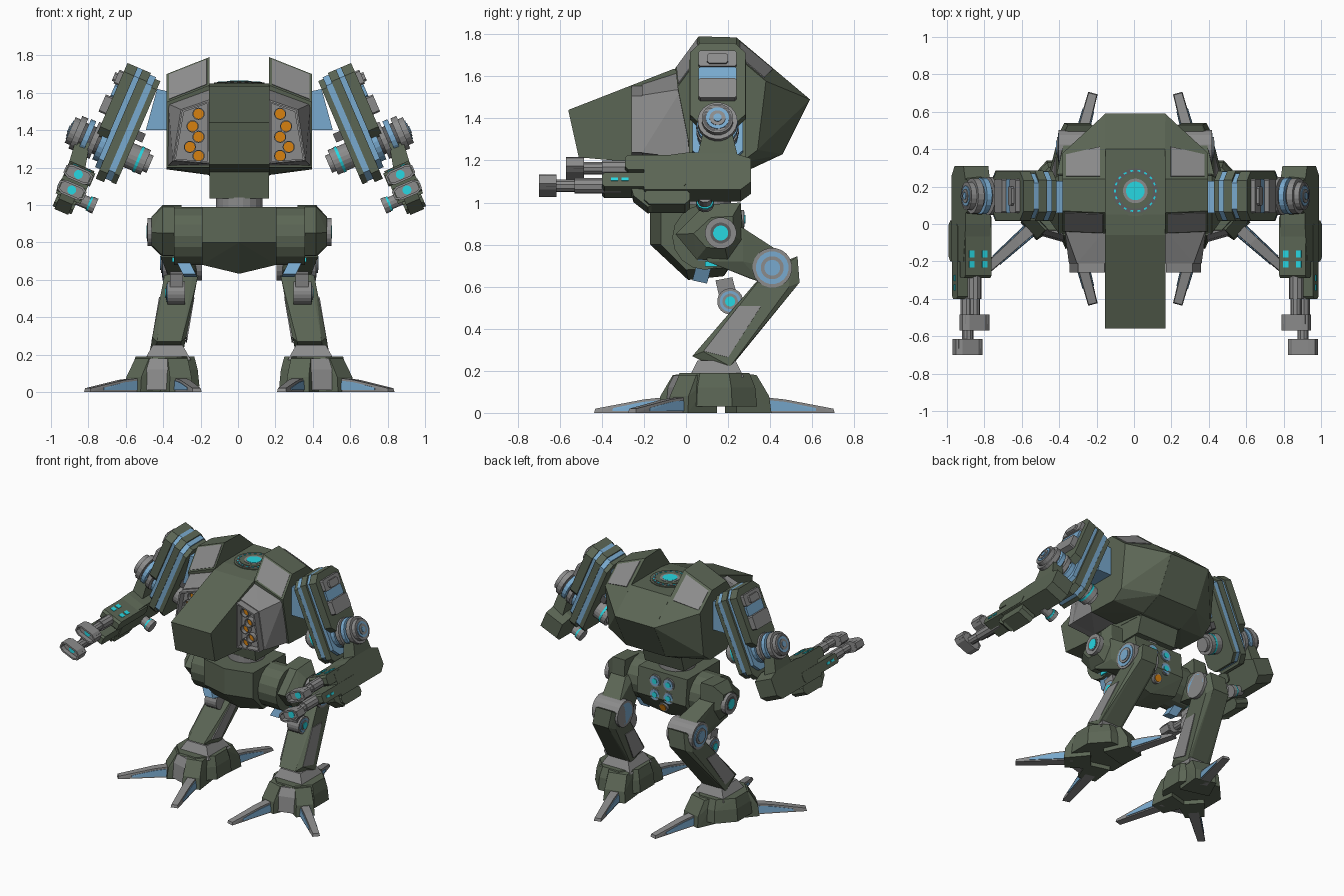
import bpy, bmesh, math
from mathutils import Vector as V

if "Cube" in bpy.data.objects:
    bpy.data.objects.remove(bpy.data.objects["Cube"])

def mat(name, r, g, b):
    m = bpy.data.materials.new(name)
    m.diffuse_color = (r, g, b, 1)
    m.use_nodes = True
    m.node_tree.nodes["Principled BSDF"].inputs["Base Color"].default_value = m.diffuse_color
    return m

OLIVE = mat("olive armour", .105, .132, .09)
GREY = mat("grey metal", .26, .26, .26)
DARK = mat("dark grey metal", .11, .11, .112)
BLUE = mat("light blue", .19, .40, .62)
CYAN = mat("cyan glow", .02, .68, .76)
ORANGE = mat("orange warhead", .68, .22, .005)
CX = .007

def obj(bm, name, tag, m):
    bmesh.ops.recalc_face_normals(bm, faces=bm.faces)
    me = bpy.data.meshes.new(name)
    bm.to_mesh(me)
    bm.free()
    me.materials.append(m)
    o = bpy.data.objects.new((name + " " + tag).strip(), me)
    bpy.context.collection.objects.link(o)
    return o

def hull(name, pts, m, both=True):
    """Convex faceted part, optionally built on both sides."""
    for s, tag in ((1, "right"), (-1, "left")) if both else ((1, ""),):
        bm = bmesh.new()
        for p in pts:
            bm.verts.new((CX + s * p[0], p[1], p[2]))
        r = bmesh.ops.convex_hull(bm, input=bm.verts)
        dead = list({e for e in r["geom_interior"] + r["geom_unused"]
                     if isinstance(e, bmesh.types.BMVert)})
        if dead:
            bmesh.ops.delete(bm, geom=dead, context="VERTS")
        bmesh.ops.dissolve_limit(bm, angle_limit=.02, verts=bm.verts, edges=bm.edges)
        obj(bm, name, tag, m)

def tube(name, loop, depth, m, wall):
    """Open tube running back along y from a closed loop, on both sides."""
    for s, tag in ((1, "right"), (-1, "left")):
        bm = bmesh.new()
        a, b = [[bm.verts.new((CX + s * p[0], p[1] + d, p[2])) for p in loop] for d in (0, depth)]
        for i in range(len(a)):
            bm.faces.new((a[i - 1], a[i], b[i], b[i - 1]))
        mod = obj(bm, name, tag, m).modifiers.new("wall", "SOLIDIFY")
        mod.thickness, mod.offset = wall, 0

def prism(name, prof, x0, x1, m, both=True):
    hull(name, [(x, y, z) for x in (x0, x1) for y, z in prof], m, both)

def rings(name, c, axis, spec, both=True, n=20):
    """Stack of coaxial discs: (start, end, radius, colour)."""
    c, a = V(c), V(axis).normalized()
    u = a.orthogonal().normalized()
    w = a.cross(u)
    for s, e, r, m in spec:
        hull(name, [c + a * t + (u * math.cos(k * math.tau / n) + w * math.sin(k * math.tau / n)) * r
                    for t in (s, e) for k in range(n)], m, both)

def panel(name, quad, m, inset=.12, both=True):
    """Thin plate inset on a face."""
    q = [V(p) for p in quad]
    c = sum(q, V()) / len(q)
    n = (q[1] - q[0]).cross(q[2] - q[0]).normalized() * .004
    hull(name, [p.lerp(c, inset) + n * k for p in q for k in (1, -1)], m, both)

D, W = V((.395, 0, -.919)), V((.919, 0, .395))
def tilted(origin):
    """Frame of the splayed arm: u down the arm, y, w outwards."""
    o = V(origin)
    return lambda u, y, w: o + D * u + W * w + V((0, y, 0))

def brick(name, F, u, y, w, m, ch=0):
    hull(name, [F(uu, yy, ww) for ww in w for uu, yy in
                ((u[0], y[0] + ch), (u[0], y[1] - ch), (u[0] + ch, y[0]), (u[0] + ch, y[1]),
                 (u[1] - ch, y[0]), (u[1] - ch, y[1]), (u[1], y[0] + ch), (u[1], y[1] - ch))], m)

# Torso: central slab with nose, raised faceted flanks
prism("torso_centre", [(-.56, 1.44), (-.51, 1.215), (0, 1.17), (.3, 1.155), (.46, 1.23), (.59, 1.49),
                       (.40, 1.65), (.05, 1.65), (-.06, 1.635)], -.162, .162, OLIVE, False)
IN = [(.06, 1.79), (.24, 1.785), (.59, 1.49), (.46, 1.23), (.3, 1.16), (.01, 1.2), (-.05, 1.64)]
OUT = [(.07, 1.70), (.24, 1.695), (.38, 1.577), (.34, 1.25), (.26, 1.19), (.03, 1.2), (-.04, 1.55)]
hull("torso_flank", [(.16, *p) for p in IN] + [(.388, *p) for p in OUT], OLIVE)
panel("flank_front_panel", [(.16, .06, 1.79), (.16, -.05, 1.64), (.388, -.04, 1.55), (.388, .07, 1.70)], GREY)
panel("flank_rear_panel", [(.17, .24, 1.783), (.17, .43, 1.625), (.388, .38, 1.577), (.388, .24, 1.695)], GREY, .17)

# Missile pods: recessed front, warheads down in their tubes
hull("missile_pod", [(.16, .02, 1.21), (.16, -.03, 1.62), (.38, .02, 1.21), (.38, -.02, 1.54),
                     (.16, -.21, 1.22), (.16, -.21, 1.562), (.312, -.21, 1.51), (.355, -.21, 1.236)], GREY)
tube("pod_rim", [(.168, -.26, 1.228), (.168, -.26, 1.548), (.301, -.26, 1.502), (.345, -.26, 1.242)], .06, GREY, .014)
for x, z in ((.218, 1.487), (.25, 1.42), (.218, 1.364), (.264, 1.31), (.218, 1.262)):
    rings("warhead", (x, -.21, z), (0, -1, 0), [(-.01, .006, .028, ORANGE)])
    tube("launch_tube", [(x + .03 * math.cos(k * math.tau / 16), -.245, z + .03 * math.sin(k * math.tau / 16))
                         for k in range(16)], .04, GREY, .006)

# Roof hatch with glowing ticks
rings("roof_hatch", (0, .177, 1.645), (0, 0, 1), [(0, .010, .135, OLIVE), (0, .012, .12, DARK), (0, .015, .096, OLIVE),
      (0, .017, .066, GREY), (0, .019, .05, CYAN)], False, 24)
for k in range(18):
    a = k * math.tau / 18
    o, r, t = V((0, .177, 1.657)), V((math.cos(a), math.sin(a), 0)), V((-math.sin(a), math.cos(a), 0))
    hull("hatch_tick", [o + r * i + t * j + V((0, 0, h)) for i in (.104, .113)
                        for j in (-.008, .008) for h in (-.003, .003)], CYAN, False)

# Neck, waist and pelvis
prism("neck", [(-.06, 1.2), (-.03, 1.035), (.24, 1.035), (.29, 1.2)], -.16, .16, OLIVE, False)
rings("waist", (0, .09, .98), (0, 0, 1), [(0, .06, .125, GREY)], False)
hull("pelvis", [(x, y, z) for x in (-.2, .2) for y, z in
                ((-.12, .99), (-.12, .8), (0, .68), (.2, .69), (.28, .8), (.26, .99))] +
     [(0, -.17, .99), (0, -.17, .8), (0, .01, .632), (0, .18, .65)], OLIVE, False)
rings("pelvis_drum", (.15, .09, .835), (1, 0, 0), [(0, .2, .155, OLIVE)], n=16)
for z in (.92, .82):
    rings("rear_thruster", (.055, .245, z), (0, 1, 0), [(0, .03, .045, GREY), (0, .034, .037, BLUE), (0, .038, .02, CYAN)])
rings("rear_lamp", (0, .22, .745), (0, 1, -.3), [(0, .04, .035, GREY), (0, .044, .025, ORANGE)], False)

# Hips and thighs
HIP = [(.02, .92), (.09, .99), (.26, 1.0), (.27, .82), (.2, .72), (.05, .73), (-.05, .85)]
hull("hip_block", [(x, *p) for x in (.31, .41) for p in HIP] +
     [(.47, .165 + (y - .165) * .6, .855 + (z - .855) * .55) for y, z in HIP], OLIVE)
rings("hip_hub", (.46, .165, .855), (1, 0, 0), [(0, .032, .075, GREY), (0, .034, .05, DARK), (0, .036, .036, CYAN)])
hull("thigh", [(x, *p) for x in (.30, .42) for p in ((.1, .9), (.27, .88), (.27, .72), (.1, .72))] +
     [(x, *p) for x in (.23, .38) for p in ((.44, .77), (.45, .68), (.36, .62), (.30, .64))], OLIVE)
hull("thigh_actuator", [(x + (z - .675) * .5, y, z) for x in (.255, .325) for y, z in
                        ((.06, .74), (.13, .73), (.10, .615), (.03, .63))], BLUE)
prism("actuator_lamp", [(.09, .72), (.15, .72), (.15, .695), (.09, .695)], .32, .36, CYAN)
rings("knee", (.3, .41, .69), (1, 0, 0), [(-.1, .11, .095, GREY), (-.1, .114, .078, BLUE),
      (0, .12, .055, GREY), (0, .124, .038, BLUE)])

# Shins, leaning outwards towards the feet
def sx(z, w):
    return .305 + (.68 - z) * .17 + w
SH = [(.53, .745), (.54, .62), (.19, .19), (.03, .27), (.34, .63), (.42, .70)]
hull("shin", [(sx(z, w), y, z) for y, z in SH for w in (-.065, .065)] +
     [(sx(z, w), .29 + (y - .29) * .8, .45 + (z - .45) * .88) for y, z in SH for w in (-.09, .09)], OLIVE)
for w in (-.091, .091):
    panel("shin_panel", [(sx(z, w), y, z) for y, z in ((.08, .29), (.25, .51), (.36, .51), (.20, .26))], GREY, .03)
prism("piston", [(.14, .63), (.22, .645), (.25, .53), (.17, .5)], .30, .37, GREY)
rings("piston_wheel", (.34, .21, .53), (1, 0, 0), [(-.05, .045, .062, GREY), (0, .049, .05, BLUE),
      (0, .053, .037, GREY), (0, .057, .024, CYAN)])

# Feet: ankle, armoured shell, three toes
FC = V((.378, .135, 0))
hull("ankle", [(.383 + x, .145 + y, z) for x, y, z in
               [(a * .125, b * .13, .17) for a in (-1, 1) for b in (-1, 1)] +
               [(a * .08, b * .09, .25) for a in (-1, 1) for b in (-1, 1)]], GREY)
hull("foot_shell", [FC + V((.02 + math.cos(a) * rx, math.sin(a) * ry, z)) for rx, ry, z in
                    ((.20, .22, .03), (.19, .21, .12), (.17, .18, .19))
                    for a in [math.radians(22.5 + 45 * k) for k in range(8)]], OLIVE)
for deg, w in ((105, 1.2), (255, 1), (318, 1)):
    a = math.radians(deg)
    r, t = V((math.cos(a), math.sin(a), 0)), V((-math.sin(a), math.cos(a), 0))
    P = lambda i, j, h: FC + r * i + t * j + V((0, 0, h))
    hull("toe_root", [P(i, s * j * w, h) for s in (-1, 1) for i, j, h in
                      ((.08, .08, .19), (.19, .055, .18), (.08, .09, 0), (.25, .06, .08), (.26, .065, 0))], OLIVE)
    hull("toe", [P(i, s * j, h) for s in (-1, 1) for i, j, h in
                 ((.2, .036, 0), (.2, .03, .078), (.34, .027, .064), (.58, .022, .02), (.585, .026, 0))], GREY)
    for s in (-1, 1):
        panel("toe_inlay", [P(.25, s * .036, .008), P(.25, s * .031, .062), P(.34, s * .029, .053),
                            P(.50, s * .025, .022), P(.50, s * .028, .008)], BLUE, .06)
# Grey arch between the two front toes
a = math.radians(286)
r, t = V((math.cos(a), math.sin(a), 0)), V((-math.sin(a), math.cos(a), 0))
hull("foot_arch", [FC + r * i + t * j * s + V((0, 0, h)) for s in (-1, 1) for i, j, h in
                   ((.1, .085, .01), (.225, .085, .01), (.214, .07, .12), (.188, .055, .178), (.1, .055, .178))], GREY)

# Shoulders and layered upper arms
hull("shoulder_joint", [(x, y, z) for y in (.06, .23) for x, z in ((.35, 1.6), (.44, 1.62), (.35, 1.4), (.5, 1.4))], BLUE)
A = tilted((.414, .15, 1.68))
for u, y, w, m in (((.02, .62), .133, (0, .03), OLIVE), ((.01, .615), .132, (.03, .064), BLUE),
                   ((0, .635), .135, (.064, .112), OLIVE), ((.0, .58), .12, (.112, .14), BLUE),
                   ((0, .42), .132, (.14, .20), OLIVE)):
    brick("upper_arm_layer", A, u, (-y, y), w, m, .05)
for u, h, m in (((.05, .13), .225, GREY), ((.13, .20), .215, BLUE), ((.20, .30), .24, GREY)):
    brick("arm_cover", A, u, (-.09, .09), (.19, h), m, .008)
brick("cover_cap", A, (.07, .12), (-.05, .05), (.22, .24), GREY, .01)

# Elbow: ringed joint outside, lamp inside
rings("elbow", A(.45, 0, .02), W, [(.08, .32, .07, DARK), (.12, .15, .098, BLUE), (.165, .195, .102, GREY),
      (.21, .24, .098, BLUE), (.255, .29, .095, GREY), (.28, .32, .075, GREY), (.3, .324, .055, BLUE),
      (.3, .328, .038, GREY), (.3, .332, .02, BLUE)])
rings("elbow_lamp", A(.45, 0, 0), -W, [(-.02, .05, .07, GREY), (.05, .065, .074, CYAN), (.065, .1, .072, GREY),
      (.1, .125, .05, GREY)])
brick("lamp_bracket", A, (.31, .36), (-.05, .05), (-.04, .01), DARK)
hull("elbow_link", [(x, y, 1.33) for x in (.80, .88) for y in (.08, .22)] +
     [(x, y, 1.16) for x in (.83, .93) for y in (.04, .26)], OLIVE)

# Forearms with twin cannons
F = tilted((.896, 0, 1.08))
hull("forearm", [F(u, y, w) for w in (-.072, .072) for u, y in
                 ((-.11, .31), (.01, .31), (.05, .26), (.05, -.2), (-.11, -.2), (-.14, 0), (-.14, .22))], OLIVE)
brick("upper_gun_housing", F, (-.13, -.055), (-.29, .05), (-.082, .07), OLIVE, .015)
brick("lower_gun_housing", F, (-.035, .035), (-.40, 0), (-.065, .075), OLIVE, .012)
for u, y0, y1 in ((-.09, -.57, -.25), (0, -.70, -.36)):
    rings("barrel", F(u, y0 + .05, 0), (0, 1, 0), [(0, y1 - y0, .03, GREY), (.12, y1 - y0, .038, GREY)], n=10)
    tube("muzzle", [F(u + a, y0, b) for a, b in
                    ((.033, .045), (.018, .073), (-.018, .073), (-.033, .045), (-.033, -.045),
                     (-.018, -.073), (.018, -.073), (.033, -.045))], .085, GREY, .012)
    brick("muzzle_core", F, (u - .03, u + .03), (y0 + .035, y0 + .083), (-.065, .065), GREY)
    rings("muzzle_bore", F(u, y0 + .035, 0), (0, -1, 0), [(-.01, .004, .024, CYAN)])
for y in (-.16, -.215):
    for w in (-.042, .032):
        brick("gun_light", F, (-.134, -.128), (y - .018, y + .018), (w - .015, w + .015), CYAN)
for y in (-.34, -.29):
    brick("side_light", F, (-.008, .008), (y - .016, y + .016), (.07, .079), CYAN)

# Claw and emitter under each forearm
brick("claw_base", F, (.04, .12), (-.2, .02), (-.05, .06), OLIVE, .025)
hull("claw", [F(u, y, w) for w in (-.035, .045) for u, y in ((.04, -.19), (.03, -.26), (.07, -.25), (.13, -.18), (.09, -.12))], OLIVE)
rings("emitter", F(.03, .09, 0), -W, [(.05, .11, .035, GREY), (.11, .122, .042, CYAN), (.122, .15, .044, GREY)], n=12)
